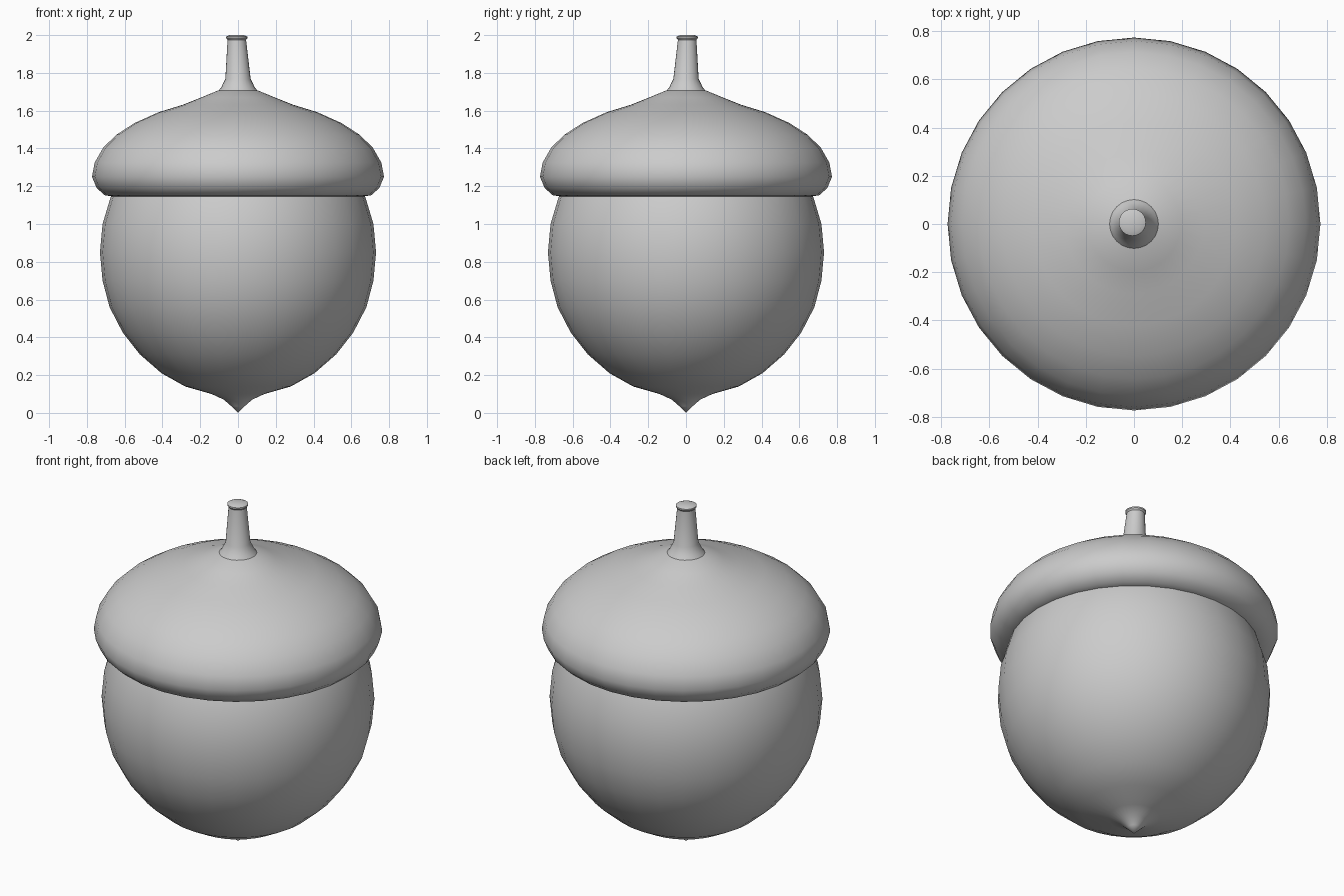
import bpy, bmesh, math

if "Cube" in bpy.data.objects:
    bpy.data.objects.remove(bpy.data.objects["Cube"])


def lathe(name, profile, sides=32, angle=40):
    """Revolve an (r, z) profile about the z axis; r = 0 makes a pole."""
    bm = bmesh.new()
    rings = []
    for r, z in profile:
        if r == 0:
            rings.append([bm.verts.new((0, 0, z))] * sides)
        else:
            rings.append([bm.verts.new((r * math.cos(2 * math.pi * i / sides),
                                        r * math.sin(2 * math.pi * i / sides), z))
                          for i in range(sides)])
    for a, b in zip(rings, rings[1:]):
        for i in range(sides):
            j = (i + 1) % sides
            corners = list(dict.fromkeys((a[i], a[j], b[j], b[i])))
            bm.faces.new(corners)
    bmesh.ops.recalc_face_normals(bm, faces=bm.faces)
    mesh = bpy.data.meshes.new(name)
    bm.to_mesh(mesh)
    bm.free()
    ob = bpy.data.objects.new(name, mesh)
    bpy.context.collection.objects.link(ob)
    bpy.ops.object.select_all(action='DESELECT')
    ob.select_set(True)
    bpy.context.view_layer.objects.active = ob
    bpy.ops.object.shade_smooth_by_angle(angle=math.radians(angle))
    return ob


# Nut body with pointed tip, upper end hidden inside the cap
lathe("nut", [(0, 0), (0.035, 0.035), (0.075, 0.07), (0.14, 0.10), (0.28, 0.14),
              (0.405, 0.21), (0.52, 0.31), (0.61, 0.425), (0.68, 0.56),
              (0.717, 0.70), (0.731, 0.85), (0.717, 1.0), (0.675, 1.14),
              (0.64, 1.21), (0, 1.21)])

# Cap with rounded rim and flat underside
lathe("cap", [(0, 1.145), (0.66, 1.145), (0.705, 1.152), (0.748, 1.19), (0.773, 1.25),
              (0.759, 1.325), (0.713, 1.405), (0.643, 1.473), (0.547, 1.535),
              (0.42, 1.592), (0.29, 1.632), (0.195, 1.67), (0.105, 1.707),
              (0, 1.72)])

# Stem with flared foot and small lip, its top leaning very slightly
stem = lathe("stem", [(0, 1.69), (0.107, 1.70), (0.088, 1.725), (0.067, 1.768),
                      (0.049, 1.975), (0.056, 1.984), (0.056, 1.992),
                      (0.038, 2.0), (0, 2.0)], sides=24, angle=30)
for v in stem.data.vertices:
    t = max(0, v.co.z - 1.77) / 0.23
    v.co.x -= 0.007 * t
    v.co.y += 0.007 * t
